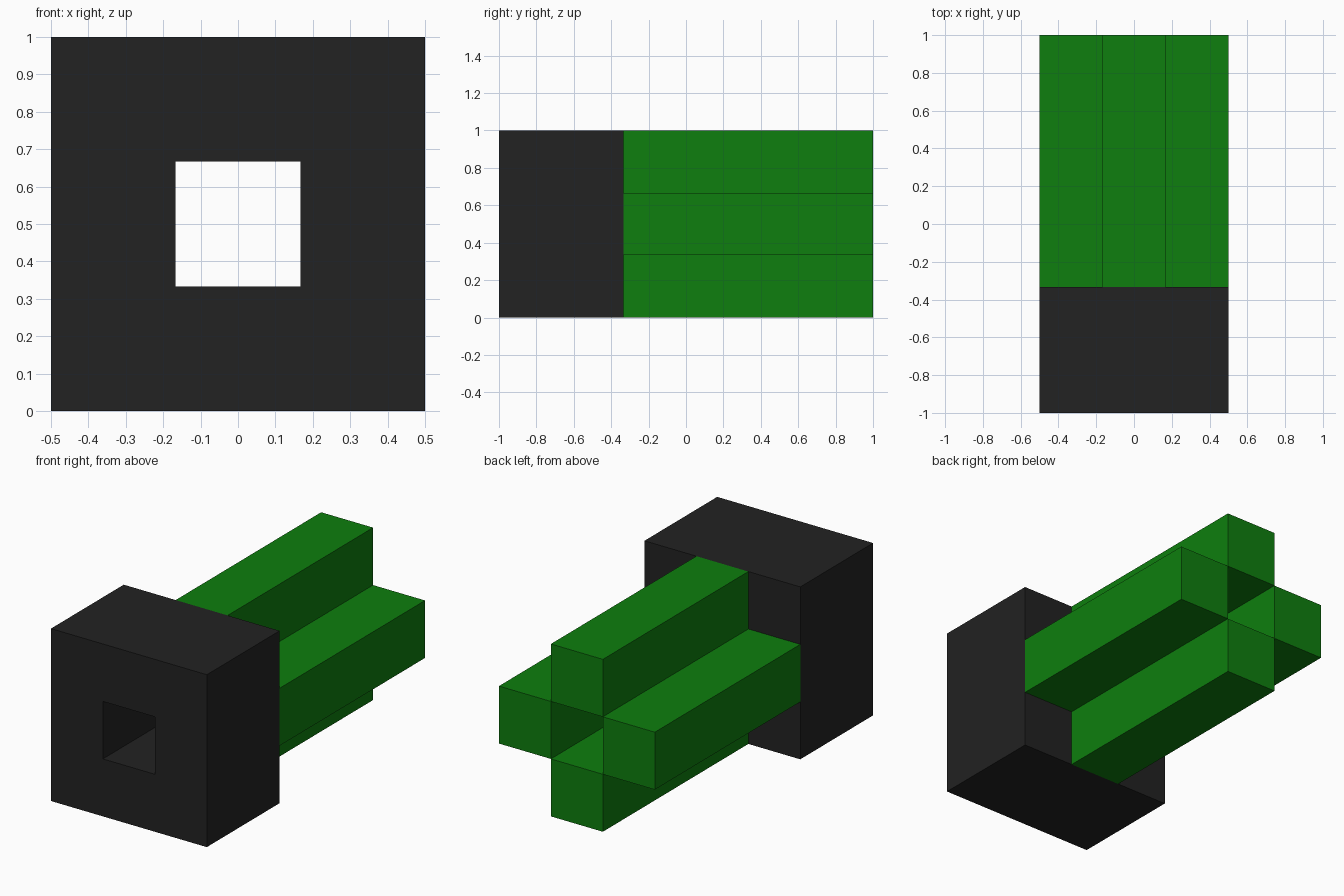
import bpy
import bmesh
import math
from mathutils import Matrix, Vector

cube = bpy.data.objects.get("Cube")
if cube:
    bpy.data.objects.remove(cube, do_unlink=True)

U = 1 / 3          # width of one bar and of the square bore
MID_Z = 0.5        # height of the long axis


def make_material(name, rgb):
    mat = bpy.data.materials.new(name)
    mat.use_nodes = True
    color = (*rgb, 1.0)
    mat.diffuse_color = color
    mat.node_tree.nodes["Principled BSDF"].inputs["Base Color"].default_value = color
    return mat


def add_object(name, bm, mat):
    bmesh.ops.recalc_face_normals(bm, faces=bm.faces)
    mesh = bpy.data.meshes.new(name)
    bm.to_mesh(mesh)
    bm.free()
    mesh.materials.append(mat)
    obj = bpy.data.objects.new(name, mesh)
    bpy.context.collection.objects.link(obj)
    return obj


black = make_material("charcoal black", (0.016, 0.016, 0.016))
green = make_material("green", (0.0044, 0.209, 0.0044))


# Head: square block with a square bore, extruded from a frame profile
def square(bm, half, y):
    return [bm.verts.new((sx * half, y, MID_Z + sz * half))
            for sx, sz in ((-1, -1), (1, -1), (1, 1), (-1, 1))]


bm = bmesh.new()
outer, inner = square(bm, 0.5, -1), square(bm, U / 2, -1)
frame = [bm.faces.new((outer[i], outer[(i + 1) % 4], inner[(i + 1) % 4], inner[i]))
         for i in range(4)]
ext = bmesh.ops.extrude_face_region(bm, geom=frame, use_keep_orig=True)
moved = [e for e in ext["geom"] if isinstance(e, bmesh.types.BMVert)]
bmesh.ops.translate(bm, verts=moved, vec=Vector((0, 2 * U, 0)))
add_object("head_block", bm, black)

# Shaft: four bars around the open bore, forming a plus in section
for i, side in enumerate(("left", "top", "right", "bottom")):
    a = i * math.pi / 2
    center = Vector((U * math.cos(a), U, MID_Z + U * math.sin(a)))
    bm = bmesh.new()
    bmesh.ops.create_cube(bm, size=1, matrix=Matrix.Translation(center)
                          @ Matrix.Diagonal((U, 4 * U, U, 1)))
    add_object("shaft_bar_" + side, bm, green)
